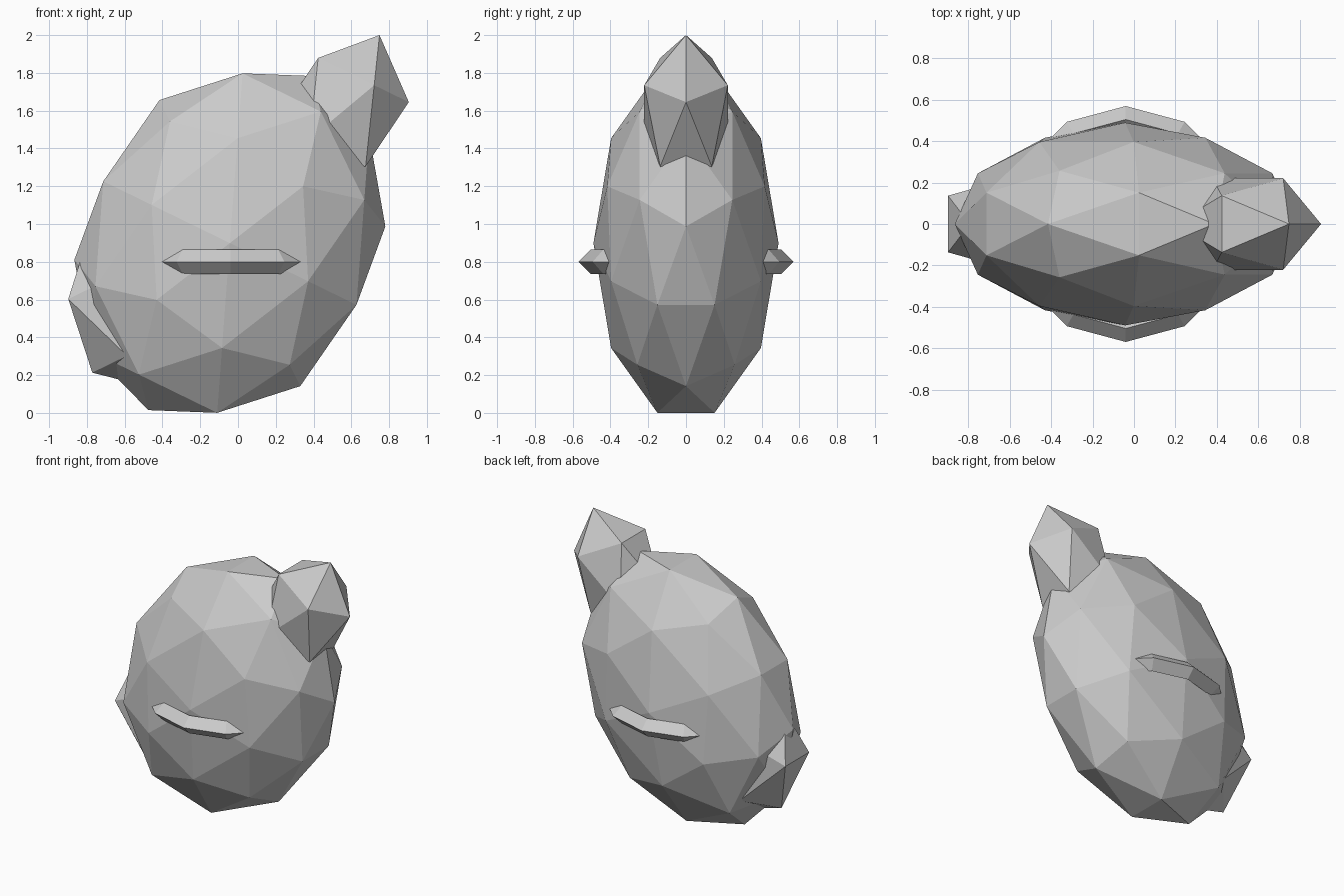
import bpy
from math import radians

if "Cube" in bpy.data.objects:
    bpy.data.objects.remove(bpy.data.objects["Cube"])


def ball(name, detail, loc, scale, tilt):
    """Faceted ellipsoid tilted in the side plane."""
    bpy.ops.mesh.primitive_ico_sphere_add(
        subdivisions=detail, radius=1, location=loc,
        rotation=(0, radians(tilt), 0))
    ob = bpy.context.object
    ob.name = name
    ob.scale = scale
    return ob


# Leaning egg-shaped body
ball("body", 2, (-0.043, 0, 0.899), (0.784, 0.49, 0.984), 26)

# Head and tail: same coarse lump, tilted opposite ways
lump = (0.33, 0.26, 0.454)
ball("head", 1, (0.55, 0, 1.592), lump, 26)
ball("tail", 1, (-0.595, 0, 0.525), lump, -26)

# Ring through the body that shows as a ridge on each flank
bpy.ops.mesh.primitive_torus_add(
    major_segments=12, minor_segments=4, major_radius=0.505,
    minor_radius=0.065, location=(-0.04, 0, 0.8))
bpy.context.object.name = "side_ring"
